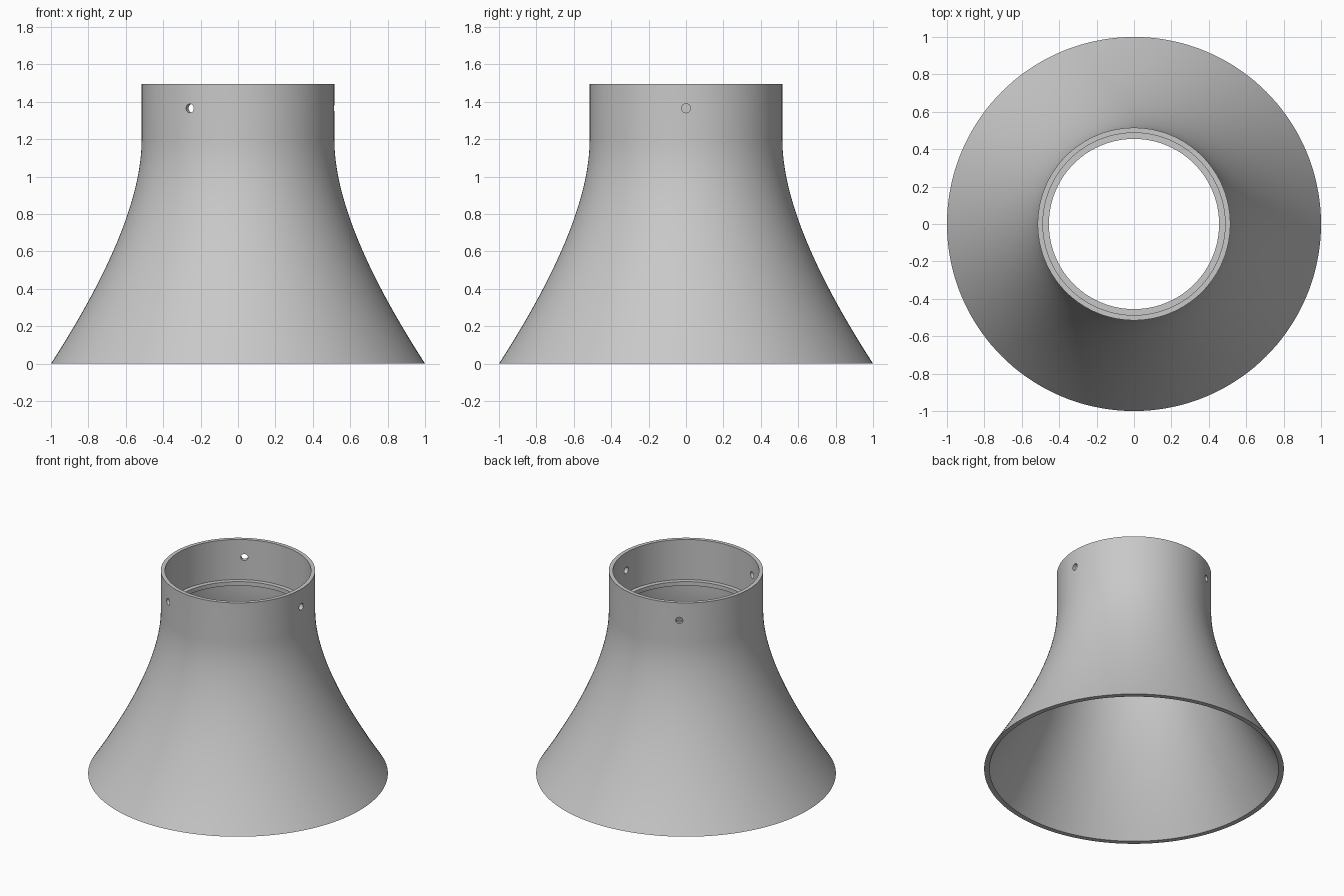
import bpy
import bmesh
from math import cos, sin, pi, radians
from mathutils import Matrix

cube = bpy.data.objects.get("Cube")
if cube:
    bpy.data.objects.remove(cube, do_unlink=True)

SEGMENTS = 144
STEPS = 24
TOP, SHOULDER, LIP_BOTTOM = 1.495, 1.2, 1.17
NECK_R, SOCKET_R, LIP_R, BASE_R = 0.515, 0.487, 0.455, 1.0

grey = bpy.data.materials.new("plain grey")
grey.use_nodes = True
colour = (0.58, 0.58, 0.58, 1)
grey.diffuse_color = colour
grey.node_tree.nodes["Principled BSDF"].inputs["Base Color"].default_value = colour


def flare(t, wall=0.0):
    """Point on the flared wall: t = 0 at the neck, t = 1 at the base."""
    r = NECK_R + (BASE_R - NECK_R) * t * t
    z = SHOULDER - 0.9 * t - 0.3 * t * t
    return r - wall * (1 + 0.25 * t), max(z, 0)


def make_object(name, bm):
    bmesh.ops.recalc_face_normals(bm, faces=bm.faces)
    mesh = bpy.data.meshes.new(name)
    bm.to_mesh(mesh)
    bm.free()
    obj = bpy.data.objects.new(name, mesh)
    bpy.context.collection.objects.link(obj)
    return obj


def lathe(name, profile):
    """Revolve a closed (radius, height) profile around z."""
    bm = bmesh.new()
    rings = []
    for i in range(SEGMENTS):
        a = 2 * pi * i / SEGMENTS
        rings.append([bm.verts.new((r * cos(a), r * sin(a), z)) for r, z in profile])
    n = len(profile)
    for i in range(SEGMENTS):
        near, far = rings[i], rings[(i + 1) % SEGMENTS]
        for j in range(n):
            k = (j + 1) % n
            bm.faces.new((near[j], far[j], far[k], near[k]))
    return make_object(name, bm)


# Flared shell with a straight neck, a socket and an inner lip
outside = [(NECK_R, TOP)] + [flare(i / STEPS) for i in range(STEPS + 1)]
inside = [flare(i / STEPS, 0.028) for i in range(STEPS, 0, -1)]
lip = [(SOCKET_R, LIP_BOTTOM), (LIP_R, LIP_BOTTOM), (LIP_R, SHOULDER),
       (SOCKET_R, SHOULDER), (SOCKET_R, TOP)]
shell = lathe("flared_shell", outside + inside + lip)
shell.data.materials.append(grey)

# Three screw holes spaced evenly around the neck
bm = bmesh.new()
for angle in (0, 120, 240):
    place = (Matrix.Rotation(radians(angle), 4, "Z")
             @ Matrix.Translation((0.5, 0, 1.365))
             @ Matrix.Rotation(radians(90), 4, "Y"))
    bmesh.ops.create_cone(bm, cap_ends=True, segments=24, radius1=0.024,
                          radius2=0.024, depth=0.2, matrix=place)
cutter = make_object("screw_hole_cutter", bm)
cutter.data.materials.append(grey)
cutter.hide_render = True

cut = shell.modifiers.new("screw holes", "BOOLEAN")
cut.operation = "DIFFERENCE"
cut.solver = "EXACT"
cut.object = cutter

bpy.ops.object.select_all(action="DESELECT")
shell.select_set(True)
bpy.context.view_layer.objects.active = shell
bpy.ops.object.modifier_apply(modifier=cut.name)
bpy.data.objects.remove(cutter, do_unlink=True)
bpy.ops.object.shade_smooth_by_angle(angle=radians(30))
